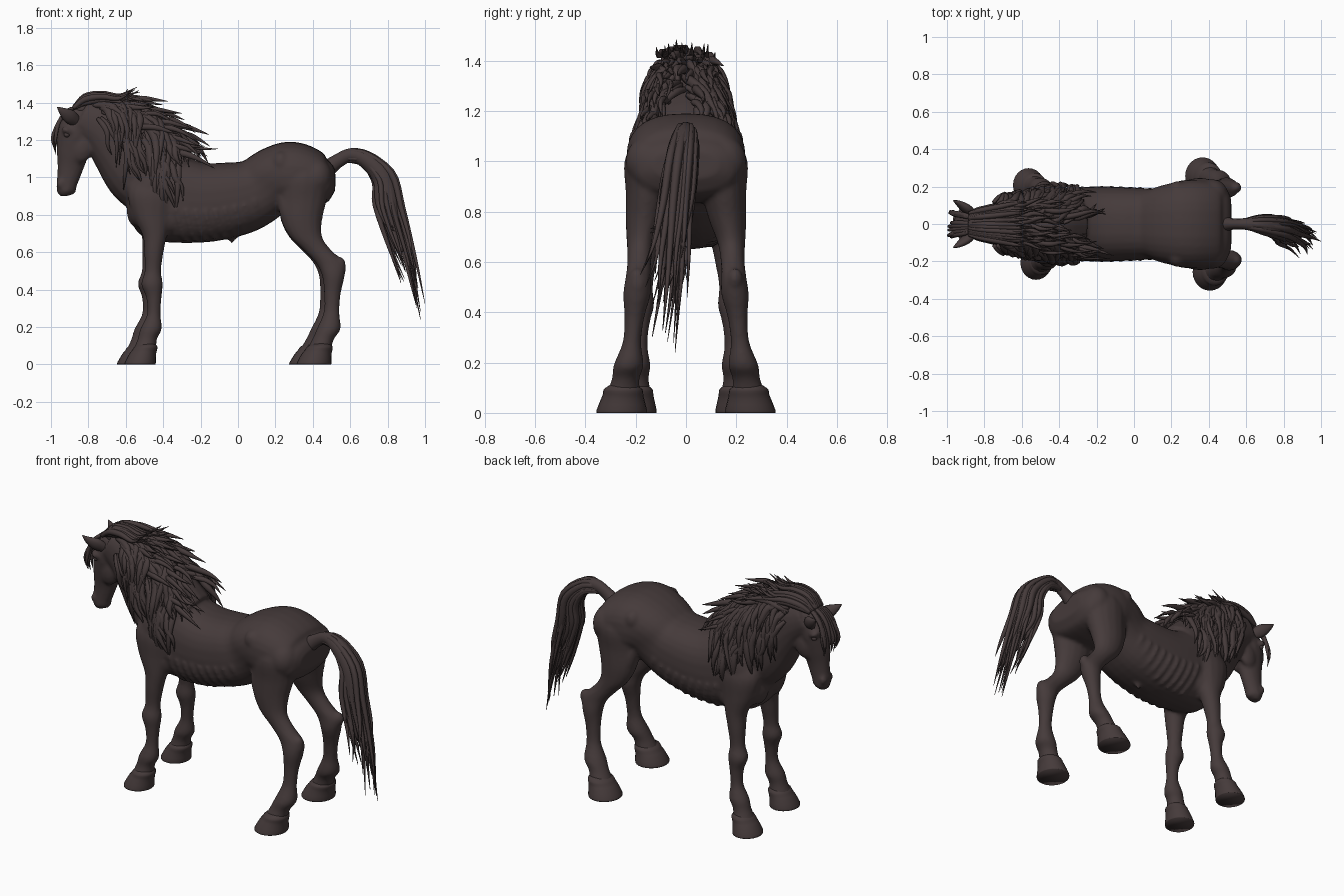
import bpy, bmesh, math, random
from mathutils import Vector, Matrix

random.seed(7)
if "Cube" in bpy.data.objects:
    bpy.data.objects.remove(bpy.data.objects["Cube"])

hide = bpy.data.materials.new("dark_brown")
hide.use_nodes = True
COLOUR = (0.06, 0.043, 0.043, 1)
hide.diffuse_color = COLOUR
hide.node_tree.nodes["Principled BSDF"].inputs["Base Color"].default_value = COLOUR


def smooth(points, steps):
    """Catmull-Rom through tuples of any length."""
    p = [points[0]] + list(points) + [points[-1]]
    out = []
    for i in range(1, len(p) - 2):
        for k in range(steps):
            t = k / steps
            out.append(tuple(b + 0.5 * t * (c - a + t * (2*a - 5*b + 4*c - d + t * (3*(b - c) + d - a)))
                             for a, b, c, d in zip(p[i-1], p[i], p[i+1], p[i+2])))
    return out + [tuple(points[-1])]


def power(v, e):
    return math.copysign(abs(v) ** e, v)


def tube(bm, stations, sides=16, steps=4, flat=False, square=1.0):
    """Loft of ellipses; station = x, y, z, radius across y, other radius."""
    st = smooth(stations, steps)
    pos = [Vector(s[:3]) for s in st]
    rings = []
    for i, s in enumerate(st):
        if flat:
            side, up = Vector((0, 1, 0)), Vector((1, 0, 0))
        else:
            t = (pos[min(i+1, len(pos)-1)] - pos[max(i-1, 0)]).normalized()
            side = (Vector((0, 1, 0)) - t * t.y).normalized()
            up = t.cross(side)
        ring = []
        for k in range(sides):
            a = math.tau * k / sides
            ring.append(bm.verts.new(pos[i] + side * s[3] * power(math.cos(a), square)
                                     + up * s[4] * power(math.sin(a), square)))
        rings.append(ring)
    for r, q in zip(rings, rings[1:]):
        for k in range(sides):
            n = (k + 1) % sides
            bm.faces.new((r[k], r[n], q[n], q[k]))
    bm.faces.new(rings[0][::-1])
    bm.faces.new(rings[-1])


def blob(bm, centre, radii, tilt=0):
    m = Matrix.Translation(centre) @ Matrix.Rotation(tilt, 4, 'Y') @ Matrix.Diagonal((*radii, 1))
    bmesh.ops.create_uvsphere(bm, u_segments=20, v_segments=12, radius=1, matrix=m)


def finish(bm, name):
    bmesh.ops.recalc_face_normals(bm, faces=bm.faces)
    me = bpy.data.meshes.new(name)
    bm.to_mesh(me)
    bm.free()
    me.materials.append(hide)
    for f in me.polygons:
        f.use_smooth = True
    ob = bpy.data.objects.new(name, me)
    bpy.context.collection.objects.link(ob)
    return ob


# Torso: x, top, bottom, half width
TORSO = [(-.6, 1.0, .84, .09), (-.54, 1.1, .74, .15), (-.42, 1.14, .66, .185),
         (-.2, 1.08, .65, .2), (0, 1.085, .69, .195), (.11, 1.11, .75, .19),
         (.19, 1.16, .82, .215), (.27, 1.19, .83, .235), (.36, 1.17, .83, .235),
         (.45, 1.12, .85, .22), (.495, 1.08, .89, .19), (.52, 1.04, .93, .13)]
torso = [(x, 0, (t + b) / 2, w, (t - b) / 2) for x, t, b, w in TORSO]
body = bmesh.new()
tube(body, torso, sides=28, square=.8)

# Neck: poll to withers
NECK = [(-.84, 0, 1.32, .09, .1), (-.73, 0, 1.27, .115, .14), (-.62, 0, 1.18, .135, .19),
        (-.5, 0, 1.06, .16, .23), (-.38, 0, .96, .18, .22)]
tube(body, NECK, sides=20, square=.9)

# Head with jaw, brow, cheek and nostril forms
tube(body, [(-.82, 0, 1.35, .06, .07), (-.86, 0, 1.25, .08, .1), (-.88, 0, 1.15, .068, .09),
            (-.897, 0, 1.05, .05, .07), (-.914, 0, .97, .046, .056), (-.922, 0, .925, .046, .048),
            (-.92, 0, .9, .025, .025)])
blob(body, (-.895, 0, .935), (.03, .035, .03))
for s in (-1, 1):
    blob(body, (-.83, s * .045, 1.16), (.06, .035, .085), .3)
    blob(body, (-.915, s * .065, 1.25), (.03, .025, .02), .4)
    blob(body, (-.95, s * .03, .965), (.02, .022, .025))

# Ribs follow the torso surface
dense = smooth(torso, 8)
for i in range(9):
    x0 = -.34 + i * .052
    for s in (-1, 1):
        path = []
        for k in range(7):
            a = math.radians(8 + k * 10)
            x = x0 + .06 * math.sin(a)
            r = min(dense, key=lambda d: abs(d[0] - x))
            path.append((x, s * r[3] * power(math.cos(a), .8),
                         r[2] - r[4] * power(math.sin(a), .8), .01, .01))
        tube(body, path, sides=8, steps=2)

# Legs: x, y, z, radius in y, radius in x
FRONT = [(-.45, .1, 1.02, .06, .1), (-.46, .13, .92, .08, .13), (-.46, .14, .8, .075, .105),
         (-.445, .155, .69, .06, .066), (-.45, .165, .6, .05, .052), (-.455, .172, .5, .04, .044),
         (-.46, .178, .43, .052, .058), (-.45, .183, .36, .04, .042), (-.45, .188, .27, .035, .036),
         (-.465, .194, .19, .053, .058), (-.485, .198, .135, .05, .052), (-.5, .202, .07, .066, .064)]
HIND = [(.36, .12, 1.1, .08, .1), (.355, .14, 1.0, .105, .14), (.345, .15, .88, .09, .13),
        (.34, .165, .77, .075, .11), (.365, .18, .68, .056, .086), (.425, .185, .61, .048, .075),
        (.495, .19, .54, .05, .078), (.51, .195, .47, .055, .06), (.505, .205, .38, .04, .045),
        (.5, .215, .28, .037, .042), (.485, .228, .19, .06, .064), (.455, .24, .135, .055, .058),
        (.43, .25, .07, .07, .066)]
for label, leg, size in (("front", FRONT, .9), ("hind", HIND, 1)):
    for s, which, shift in ((-1, "near", 0), (1, "far", -.04)):
        def move(p):
            return (p[0] + shift * max(0, 1 - p[2] / .8), s * p[1], *p[2:])
        tube(body, [move(p) for p in leg], flat=True)
        x, y = leg[-1][:2]
        hoof = bmesh.new()
        tube(hoof, [move((x + dx, y + dy, z, ry * size, rx * size)) for dx, dy, z, ry, rx in (
            (-.024, .006, 0, .1, .092), (-.022, .005, .012, .1, .092), (-.01, .002, .055, .086, .08),
            (0, 0, .075, .08, .074), (.008, 0, .095, .076, .068), (.016, 0, .112, .05, .045))],
            sides=24, steps=2, flat=True)
        finish(hoof, f"{label}_hoof_{which}")

# Muscle and bone masses
for s in (-1, 1):
    blob(body, (-.46, s * .12, .92), (.11, .085, .2), .35)
    blob(body, (-.535, s * .075, .82), (.06, .075, .09))
    blob(body, (-.4, s * .13, .78), (.09, .06, .09))
    blob(body, (.23, s * .17, 1.08), (.05, .06, .06))
    blob(body, (.42, s * .15, 1.0), (.085, .09, .1))
    blob(body, (.26, s * .17, .82), (.04, .045, .11), -.2)
    blob(body, (.545, s * .195, .535), (.03, .03, .04))
tube(body, [(-.02, 0, .74, .03, .06), (-.025, 0, .69, .02, .03), (-.035, 0, .645, .006, .007)], flat=True)

skin = finish(body, "body")
remesh = skin.modifiers.new("blend", 'REMESH')
remesh.mode = 'VOXEL'
remesh.voxel_size = .011
remesh.use_smooth_shade = True
relax = skin.modifiers.new("relax", 'SMOOTH')
relax.factor = .5
relax.iterations = 4

# Eyes and ears
for s, which in ((-1, "near"), (1, "far")):
    eye = bmesh.new()
    blob(eye, (-.915, s * .068, 1.228), (.016, .014, .014))
    finish(eye, f"eye_{which}")
    ear = bmesh.new()
    tube(ear, [(-.865, s * .055, 1.3, .022, .03), (-.9, s * .085, 1.325, .024, .04),
               (-.935, s * .11, 1.35, .016, .024), (-.965, s * .125, 1.375, .003, .003)], sides=10)
    finish(ear, f"ear_{which}")


def strand(bm, path, width, thick):
    """Tapered lock of hair along a few points."""
    n = len(path) - 1
    st = []
    for i, p in enumerate(path):
        f = max(.06, math.sin(math.pi * (.2 + .74 * i / n)) - .15 * i / n)
        st.append((*p, width * f, thick * f))
    tube(bm, st, sides=6, steps=4)


def neck_point(s, ang, lift):
    """Point over the neck; s runs poll to withers and a little past."""
    f = min(s, 1) * 4
    i = min(int(f), 3)
    x, y, z, a, b = (p + (q - p) * (f - i) for p, q in zip(NECK[i], NECK[i+1]))
    past = max(0, s - 1) * .5
    return Vector((x + past + .68 * (b + lift) * math.cos(ang), (a + lift) * math.sin(ang),
                   z - past * .8 + .73 * (b + lift) * math.cos(ang)))


U = random.uniform
# Mane: locks sweep back along the neck and fall down both sides
mane = bmesh.new()
for i in range(110):
    s0, a0 = U(-.02, .7), U(-.7, .7)
    run, fall = U(.32, .5), math.copysign(U(.1, 1.4), a0)
    path = [neck_point(max(0, s0 + run * t), a0 + fall * t ** 1.2 + U(-.09, .09),
                       .008 + .035 * math.sin(t * 2.6) + U(0, .014)) for t in (0, .25, .5, .75, 1)]
    strand(mane, path, U(.014, .023), U(.016, .028))
# Windblown locks streaming off the crest
for i in range(46):
    s0, a0 = U(0, .8), U(-1.05, 1.05)
    p = neck_point(s0, a0, .005)
    length, rise, curl = U(.17, .3), U(.02, .06), U(.0, .06)
    path = [p + Vector((length * t, a0 * .05 * t + .012 * math.sin(t * 6 + i),
                        rise * math.sin(t * 3) - .13 * t * s0 + curl * t ** 4)) for t in (0, .25, .5, .75, 1)]
    strand(mane, path, U(.011, .018), U(.013, .022))
# Long side locks over the shoulders, cheeks and throat
for i in range(70):
    side = 1 if i % 2 else -1
    s0, a0, a1 = U(.08, .85), U(.7, 1.4), U(1.5, 2.3)
    run = U(.3, .42)
    path = [neck_point(s0 + run * t, side * (a0 + (a1 - a0) * t + U(-.06, .06)), .012 + .02 * math.sin(t * 3))
            for t in (0, .25, .5, .75, 1)]
    strand(mane, path, U(.013, .02), U(.015, .024))
# Crown tuft, low between the ears and spreading back
blob(mane, (-.81, 0, 1.37), (.08, .06, .05), -.1)
for i in range(26):
    y = U(-.075, .075)
    h = 1.44 - 3 * y * y + U(-.02, .01)
    strand(mane, [(-.88, y * .8, 1.37), (-.82, y, h - .015), (-.73, y * 1.25, h),
                  (-.64, y * 1.5, h - .01), (-.56 + U(-.03, .04), y * 1.6, h + U(-.06, .05))], .017, .02)
finish(mane, "mane")

# Forelock falling over the brow
forelock = bmesh.new()
for i in range(14):
    y = U(-.05, .05)
    strand(forelock, [(-.85, y * .6, 1.375), (-.905, y, 1.36), (-.955, y * 1.2, 1.3),
                      (-.985 + U(-.01, .02), y * 1.4, 1.21), (-.975, y * 1.3, U(1.11, 1.17))], .014, .013)
finish(forelock, "forelock")

# Tail: dock, then thick wavy locks that split towards the tips
tail = bmesh.new()
tube(tail, [(.46, 0, 1.03, .05, .05), (.53, 0, 1.085, .03, .038), (.61, 0, 1.12, .033, .037),
            (.7, -.01, 1.085, .052, .05), (.775, -.025, 1.0, .058, .06), (.805, -.04, .87, .055, .06),
            (.83, -.055, .74, .035, .045), (.87, -.07, .6, .015, .02)], sides=12)
for i in range(46):
    d, y, end = U(-1, 1), U(-1, 1), U(.42, .75)
    if i < 14:
        d, end = U(0, 1), U(.23, .45)
    x_end = .955 - .22 * max(0, end - .3) + .05 * d
    strand(tail, [(.57, y * .012, 1.11 + d * .02), (.67, y * .035, 1.105 + d * .035),
                  (.78 + d * .05, y * .055 - .02, 1.0 + d * .03),
                  (.81 + d * .08, y * .065 - .04, .84 + U(-.03, .03)),
                  (.5 * x_end + .415 + d * .045, y * .07 - .06 + U(-.015, .015), (.78 + end) / 2),
                  (x_end + U(-.015, .01), y * .085 - .085 + U(-.02, .02), end)], U(.013, .022), U(.015, .025))
finish(tail, "tail")
